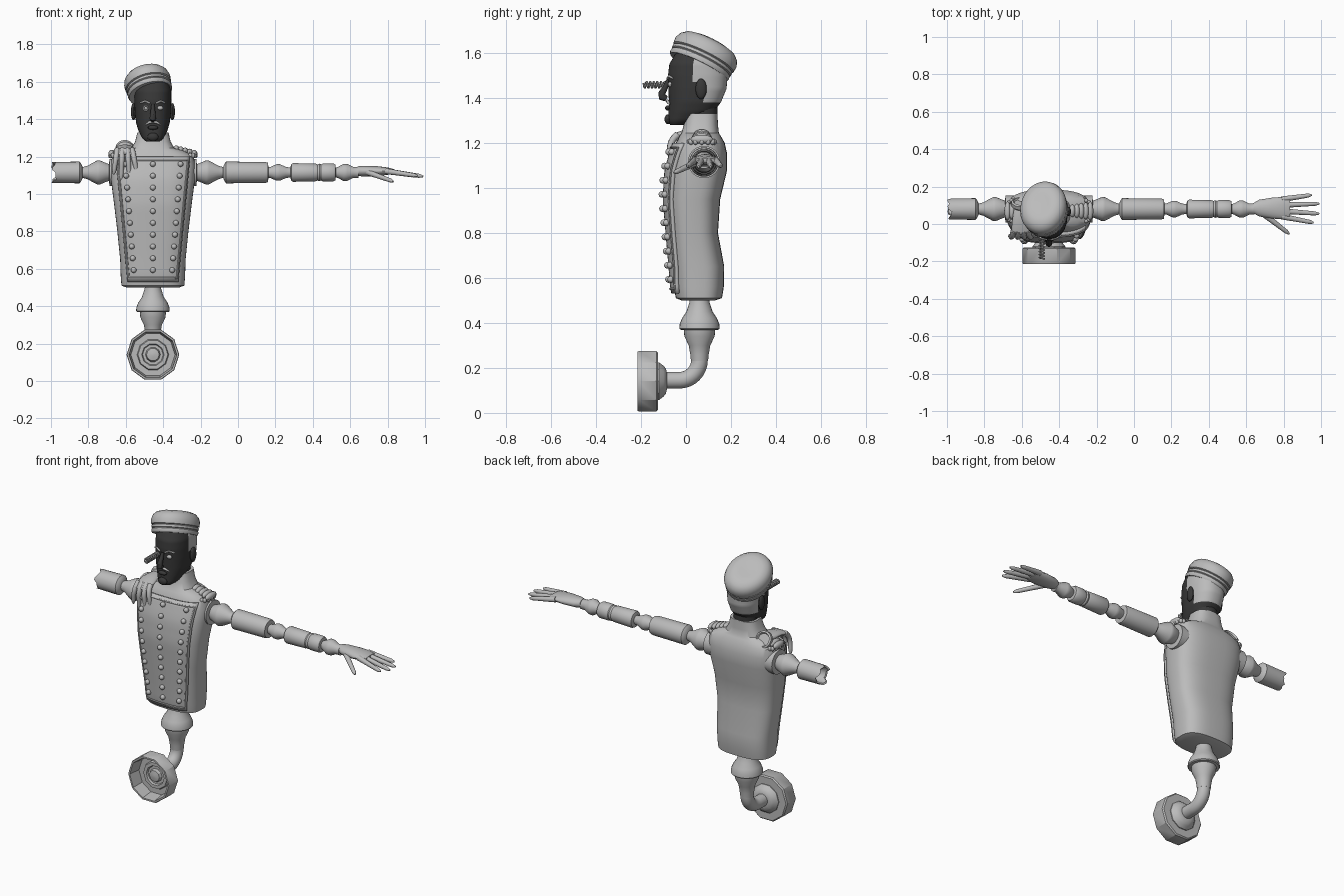
import bpy, bmesh, math, random
from mathutils import Vector, Matrix, Euler

random.seed(4)
cube = bpy.data.objects.get("Cube")
if cube:
    bpy.data.objects.remove(cube)

CX = -0.455          # body centre line
ARM_Y, ARM_Z = 0.08, 1.115


def material(name, v):
    m = bpy.data.materials.new(name)
    m.use_nodes = True
    m.diffuse_color = (v, v, v, 1)
    m.node_tree.nodes["Principled BSDF"].inputs["Base Color"].default_value = (v, v, v, 1)
    return m


GREY = material("light grey", 0.5)
DARK = material("dark grey", 0.04)


def loft(name, rings, mats=(GREY,), rule=None):
    """Skin a list of equal-sized point rings and cap both ends."""
    bm = bmesh.new()
    loops = [[bm.verts.new(p) for p in ring] for ring in rings]
    n = len(loops[0])
    for a, b in zip(loops, loops[1:]):
        for i in range(n):
            j = (i + 1) % n
            bm.faces.new((a[i], a[j], b[j], b[i]))
    bm.faces.new(loops[0])
    bm.faces.new(loops[-1])
    bmesh.ops.recalc_face_normals(bm, faces=bm.faces)
    if rule:
        for f in bm.faces:
            f.material_index = rule(f.calc_center_median())
    return finish(name, bm, mats)


def finish(name, bm, mats):
    me = bpy.data.meshes.new(name)
    bm.to_mesh(me)
    bm.free()
    for m in mats:
        me.materials.append(m)
    me.shade_smooth()
    me.set_sharp_from_angle(angle=math.radians(34))
    ob = bpy.data.objects.new(name, me)
    bpy.context.collection.objects.link(ob)
    return ob


def circle(n):
    return [(math.cos(math.tau * i / n), math.sin(math.tau * i / n)) for i in range(n)]


def lathe(name, profile, matrix, mat=GREY, sides=28):
    """Turn (distance, radius) pairs around the local z axis."""
    return loft(name, [[matrix @ Vector((c * r, s * r, t)) for c, s in circle(sides)]
                       for t, r in profile], (mat,))


def blob(name, loc, size, mat=GREY):
    arc = [math.pi * i / 8 for i in range(9)]
    prof = [(-math.cos(a), max(math.sin(a), 0.01)) for a in arc]
    return lathe(name, prof, Matrix.LocRotScale(Vector(loc), None, Vector(size)), mat, 16)


def tube(name, pts, radii, mat=GREY, sides=12):
    """Round tube along a path with a radius at each point."""
    pts = [Vector(p) for p in pts]
    if not isinstance(radii, list):
        radii = [radii] * len(pts)
    rings, normal = [], None
    for i, p in enumerate(pts):
        t = (pts[min(i + 1, len(pts) - 1)] - pts[max(i - 1, 0)]).normalized()
        normal = t.orthogonal() if normal is None else normal - t * normal.dot(t)
        normal.normalize()
        side = t.cross(normal)
        rings.append([p + (normal * c + side * s) * radii[i] for c, s in circle(sides)])
    return loft(name, rings, (mat,))


def sample(table, z):
    """Half width, front y and back y of a body table at a height."""
    for a, b in zip(table, table[1:]):
        if z <= b[0]:
            break
    t = min(max((z - a[0]) / (b[0] - a[0]), 0), 1)
    return [p + (q - p) * t for p, q in zip(a[1:], b[1:])]


def body_ring(table, z, n, sides=48):
    w, f, b = sample(table, z)
    power = lambda v: math.copysign(abs(v) ** (2 / n), v)
    return [Vector((CX + w * power(c), (f + b) / 2 + (b - f) / 2 * power(s), z))
            for c, s in circle(sides)]


def front(table, dx, z, n):
    w, f, b = sample(table, z)
    return (f + b) / 2 - (b - f) / 2 * max(1 - abs(dx / w) ** n, 0) ** (1 / n)


# Torso with collar: height, half width, front, back
TORSO = [(.5, .14, -.02, .13), (.51, .168, -.045, .16), (.56, .172, -.055, .168),
         (.65, .175, -.062, .17), (.8, .19, -.075, .142), (.95, .208, -.088, .152),
         (1.08, .225, -.08, .183), (1.15, .228, -.06, .183), (1.2, .218, -.045, .172),
         (1.23, .17, -.03, .155), (1.245, .115, -.02, .146), (1.28, .095, -.01, .142),
         (1.33, .083, 0, .14)]
loft("torso", [body_ring(TORSO, row[0], 2.8) for row in TORSO])


# Raised chest panel with a piped border
def panel_point(u, v, lift, inset=1):
    z = 0.865 + 0.335 * v * inset
    dx = u * inset * (0.168 + 0.032 * v)
    return Vector((CX + dx, front(TORSO, dx, z, 2.8) - lift, z))


bm = bmesh.new()
N = 20
grid = [[bm.verts.new(panel_point(2 * i / N - 1, 2 * j / N - 1, 0.016))
         for i in range(N + 1)] for j in range(N + 1)]
for j in range(N):
    for i in range(N):
        bm.faces.new((grid[j][i], grid[j][i + 1], grid[j + 1][i + 1], grid[j + 1][i]))
panel = finish("chest_panel", bm, (GREY,))
thick = panel.modifiers.new("thickness", "SOLIDIFY")
thick.thickness = 0.02
steps = [2 * i / N - 1 for i in range(N)]
edge = ([(s, -1) for s in steps] + [(1, s) for s in steps]
        + [(-s, 1) for s in steps] + [(-1, -s) for s in steps])
tube("panel_piping", [panel_point(u, v, 0.017, 0.94) for u, v in edge + edge[:1]], 0.005, sides=6)

# Three columns of buttons
for row in range(10):
    z = 1.16 - 0.063 * row
    for col in (-1, 0, 1):
        dx = col * (0.148 - 0.005 * row)
        blob("button", (CX + dx, front(TORSO, dx, z, 2.8) - 0.02, z), (.015, .015, .015))

# Arms: turned wooden joints and limbs, distance from the body centre
SHOULDER = [(.18, .072), (.232, .072), (.235, .045), (.25, .05), (.285, .065), (.3, .063),
            (.35, .036), (.378, .028)]
UPPER = [(.375, .028), (.385, .05), (.392, .058), (.6, .056), (.615, .052), (.618, .028)]
ELBOW = [(.615, .028), (.63, .03), (.66, .044), (.68, .044), (.71, .03), (.735, .026)]
FOREARM = [(.735, .026), (.74, .045), (.75, .05), (.87, .047), (.88, .043), (.89, .047),
           (.9, .043), (.91, .048), (.965, .048), (.975, .042), (.978, .025)]
WRIST = [(.975, .025), (.99, .03), (1.02, .046), (1.04, .045), (1.07, .03), (1.1, .03)]


def arm_matrix(side):
    return (Matrix.Translation((CX, ARM_Y, ARM_Z))
            @ Matrix.Rotation(side * math.pi / 2, 4, "Y"))


for side, label in ((1, "left"), (-1, "right")):
    lathe(label + "_shoulder_joint", SHOULDER, arm_matrix(side))
    # Fringed shoulder ornament
    for i in range(5):
        blob(label + "_epaulet_ridge", (CX + side * (.125 + .024 * i), .07, 1.24 - .006 * i),
             (.017, .034 + .004 * i, .02))
    for i in range(7):
        a = math.pi * (i / 6 - 0.5)
        blob(label + "_epaulet_bead", (CX + side * (.2 + .028 * math.cos(a)),
             .07 + .055 * math.sin(a), 1.205), (.011, .011, .014))
for part, prof in (("upper_arm", UPPER), ("elbow", ELBOW), ("forearm", FOREARM), ("wrist", WRIST)):
    lathe("left_" + part, prof, arm_matrix(1))

# Broken hollow stump of the right arm
jag = [random.uniform(0, 0.03) for _ in range(24)]
stump = [(.375, .028, 0), (.385, .05, 0), (.392, .058, 0), (.545, .056, 1), (.54, .047, 1), (.46, .045, 0)]
loft("right_upper_arm", [[arm_matrix(-1) @ Vector((c * r, s * r, t - k * jag[i]))
                          for i, (c, s) in enumerate(circle(24))] for t, r, k in stump])


# Hands: length u, sideways v, height w, carried into place by a mapping
def hand(name, place):
    palm = [(0, .028, .026), (.03, .045, .028), (.1, .056, .027), (.16, .06, .02), (.195, .052, .01)]
    loft(name + "_palm", [[place(u, c * a, s * b) for c, s in circle(20)] for u, a, b in palm])
    fingers = [((.15, .047, 0), (.31, .07, -.025)), ((.15, .016, 0), (.35, .024, -.028)),
               ((.15, -.016, 0), (.35, -.03, -.028)), ((.15, -.045, 0), (.32, -.078, -.025)),
               ((.05, -.03, -.005), (.19, -.138, -.055))]
    for a, b in fingers:
        a, b = Vector(a), Vector(b)
        pts = [place(*a.lerp(b, i / 9)) for i in range(10)]
        tube(name + "_finger", pts, [.016 - .0006 * i for i in range(9)] + [.005])


def draped(u, v, w):
    """Bend a hand over the right shoulder so the fingers hang down the chest."""
    u, radius = u * 0.92, 0.08
    a = min(max((u - 0.1) / radius, 0), math.pi / 2)
    flat, drop = min(u, 0.1), max(u - 0.1 - radius * math.pi / 2, 0)
    r = radius + w * 0.7
    return Vector((-0.605 - v * 0.85, 0.1 - flat - r * math.sin(a),
                   1.165 + r * math.cos(a) - drop))


hand("left_hand", lambda u, v, w: Vector((0.64 + u, 0.085 + v, 1.122 + w)))
hand("right_hand", draped)
lathe("right_hand_cuff", [(-.01, .04), (0, .05), (.02, .05), (.025, .04), (.015, .035)],
      Matrix.Translation((-.605, .1, 1.235)) @ Matrix.Rotation(-math.pi / 3, 4, "X"))

# Head: dark face and light hair split by a hairline rule
HEAD = [(1.28, .035, -.07, -.01), (1.295, .055, -.08, .04), (1.34, .078, -.078, .125),
        (1.38, .09, -.076, .155), (1.44, .097, -.078, .18), (1.5, .099, -.08, .185),
        (1.55, .098, -.074, .18), (1.6, .085, -.045, .165)]


def hairline(p):
    return int((p.z > 1.47 and p.y > 0.03) or (p.z > 1.375 and p.y > 0.08))


loft("head", [body_ring(HEAD, 1.28 + 0.01 * i, 2.3) for i in range(33)], (DARK, GREY), hairline)
lathe("neck", [(1.25, .07), (1.38, .07)], Matrix.Translation((CX, .07, 0)), DARK)


def face(dx, z, lift=0.0):
    return Vector((CX + dx, front(HEAD, dx, z, 2.3) - lift, z))


tube("nose", [face(0, 1.48), face(0, 1.45, .012), face(0, 1.42, .03), face(0, 1.405, .03),
              face(0, 1.395, .01)], [.008, .012, .016, .018, .012], DARK)
blob("lips", face(0, 1.355, .002), (.028, .014, .012), DARK)
blob("chin", face(0, 1.305), (.03, .016, .022), DARK)
for s in (-1, 1):
    blob("ear", (CX + s * .104, .067, 1.44), (.014, .025, .046), DARK)
    blob("eye", face(s * .038, 1.46, -.002), (.017, .01, .012))
    tube("eyebrow", [face(s * d, z, .004) for d, z in ((.016, 1.485), (.04, 1.497), (.065, 1.487))], .005)
    tube("moustache", [face(s * d, z, .006) for d, z in ((0, 1.386), (.02, 1.383), (.042, 1.37))],
         [.007, .007, .003])

# Spring popping out of the right eye
tube("eye_spring", [(CX - .038 + .013 * math.cos(i * math.pi / 5), -.075 - .0016 * i,
                     1.458 + .013 * math.sin(i * math.pi / 5)) for i in range(72)], .005, sides=6)

# Tilted round cap with ridged band
CAP = [(-.01, .11), (-.01, .136), (0, .141), (.012, .14), (.016, .135), (.02, .142), (.032, .142),
       (.036, .136), (.04, .145), (.065, .147), (.09, .138), (.108, .118), (.118, .085),
       (.115, .05), (.112, .01)]
tilt = Euler((math.radians(-26), math.radians(-15), 0)).to_quaternion()
lathe("cap", CAP, Matrix.LocRotScale(Vector((-.47, .06, 1.545)), tilt, Vector((.86, 1.03, 1))), sides=36)

# Stand: turned collar, bent pipe and wall cup
COLLAR = [(.52, .04), (.49, .045), (.45, .058), (.42, .078), (.395, .088), (.375, .09), (.37, .086),
          (.368, .07), (.34, .067), (.3, .048), (.26, .041), (.23, .038)]
lathe("stand_collar", COLLAR, Matrix.Translation((CX, .06, 0)))
bend = [math.pi / 2 * i / 8 for i in range(9)]
tube("bent_pipe", [(CX, .06, .26)] + [(CX, -.03 + .09 * math.cos(a), .235 - .09 * math.sin(a))
                                      for a in bend] + [(CX, -.1, .145)], .037, sides=24)
CUP = [(.085, .04), (.09, .06), (.1, .072), (.12, .088), (.125, .088), (.125, .134), (.132, .141),
       (.21, .141), (.215, .138), (.215, .128), (.14, .118), (.14, .085), (.152, .08), (.152, .06),
       (.142, .055), (.142, .04), (.16, .034), (.165, .01)]
lathe("wall_cup", CUP, Matrix.Translation((CX, 0, .141)) @ Matrix.Rotation(math.pi / 2, 4, "X"), sides=10)
